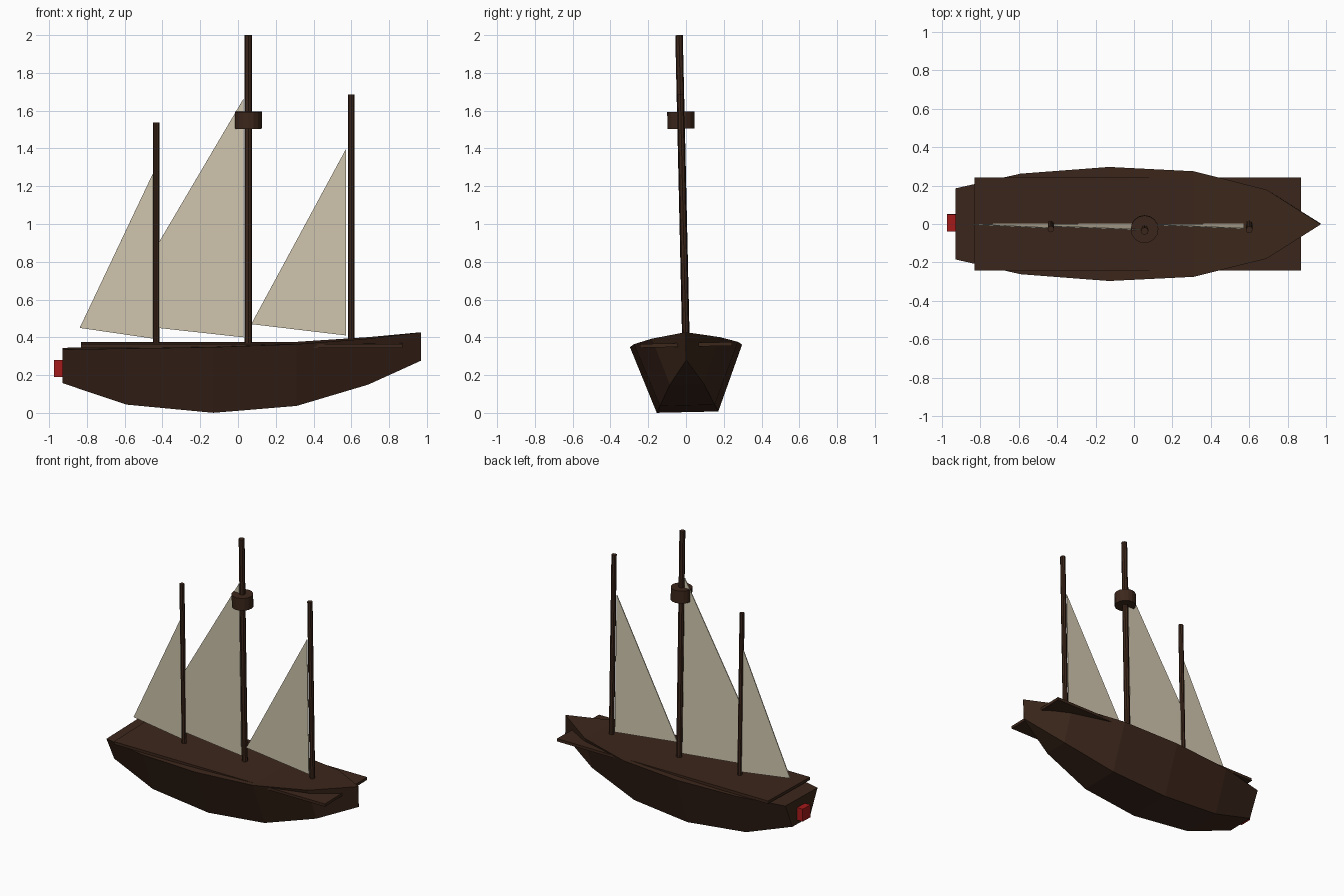
import bpy, bmesh, math
from mathutils import Matrix, Vector

if "Cube" in bpy.data.objects:
    bpy.data.objects.remove(bpy.data.objects["Cube"])

# The whole ship heels slightly about its long axis at deck height
PIVOT = Vector((0, 0, 0.36))
TILT = Matrix.Translation(PIVOT) @ Matrix.Rotation(0.0225, 4, 'X') @ Matrix.Translation(-PIVOT)


def material(name, color):
    m = bpy.data.materials.new(name)
    m.diffuse_color = (*color, 1)
    m.use_nodes = True
    m.node_tree.nodes["Principled BSDF"].inputs["Base Color"].default_value = m.diffuse_color
    return m


WOOD = material("dark_wood", (0.045, 0.020, 0.011))
CLOTH = material("sail_cloth", (0.64, 0.57, 0.43))
RED = material("red_paint", (0.38, 0.01, 0.01))


def finish(name, bm, mat):
    bmesh.ops.recalc_face_normals(bm, faces=bm.faces)
    bm.transform(TILT)
    me = bpy.data.meshes.new(name)
    bm.to_mesh(me)
    bm.free()
    me.materials.append(mat)
    ob = bpy.data.objects.new(name, me)
    bpy.context.collection.objects.link(ob)
    return ob


def box(name, center, size, mat):
    bm = bmesh.new()
    bmesh.ops.create_cube(bm, size=1, matrix=Matrix.Translation(center) @ Matrix.Diagonal((*size, 1)))
    return finish(name, bm, mat)


def post(name, x, r, z0, z1, sides):
    bm = bmesh.new()
    bmesh.ops.create_cone(bm, cap_ends=True, segments=sides, radius1=r, radius2=r, depth=z1 - z0,
                          matrix=Matrix.Translation((x, 0, (z0 + z1) / 2)))
    return finish(name, bm, WOOD)


def sail(name, pts, t=0.006):
    bm = bmesh.new()
    face = bm.faces.new([bm.verts.new((x, -t / 2, z)) for x, z in pts])
    ext = bmesh.ops.extrude_face_region(bm, geom=[face], use_keep_orig=True)
    moved = [v for v in ext["geom"] if isinstance(v, bmesh.types.BMVert)]
    bmesh.ops.translate(bm, verts=moved, vec=(0, t, 0))
    return finish(name, bm, CLOTH)


# Hull: x, top half width, top z, bottom half width, bottom z
stations = [(-0.93, 0.185, 0.34, 0.10, 0.16),
            (-0.59, 0.262, 0.347, 0.145, 0.047),
            (-0.13, 0.297, 0.355, 0.163, 0.004),
            (0.31, 0.275, 0.37, 0.145, 0.04),
            (0.69, 0.18, 0.397, 0.09, 0.152),
            (0.97, 0.002, 0.427, 0.002, 0.277)]
bm = bmesh.new()
rings = [[bm.verts.new(c) for c in ((x, -wt, zt), (x, wt, zt), (x, wb, zb), (x, -wb, zb))]
         for x, wt, zt, wb, zb in stations]
for a, b in zip(rings, rings[1:]):
    for i in range(4):
        j = (i + 1) % 4
        bm.faces.new((a[i], a[j], b[j], b[i]))
bm.faces.new(rings[0])
bm.faces.new(rings[-1])
finish("hull", bm, WOOD)

# Deck plank and red stern block
box("deck", (0.02, 0, 0.36), (1.70, 0.485, 0.02), WOOD)
box("rudder_block", (-0.935, 0.003, 0.235), (0.08, 0.09, 0.09), RED)

# Masts and lookout
post("rear_mast", -0.433, 0.017, 0.36, 1.537, 8)
post("main_mast", 0.055, 0.02, 0.36, 2.0, 8)
post("front_mast", 0.60, 0.018, 0.36, 1.685, 8)
post("lookout", 0.055, 0.072, 1.505, 1.595, 16)

# Triangular sails behind each mast
sail("rear_sail", [(-0.44, 1.29), (-0.44, 0.392), (-0.838, 0.45)])
sail("main_sail", [(0.03, 1.665), (0.03, 0.40), (-0.67, 0.477)])
sail("front_sail", [(0.573, 1.40), (0.573, 0.41), (0.07, 0.47)])
